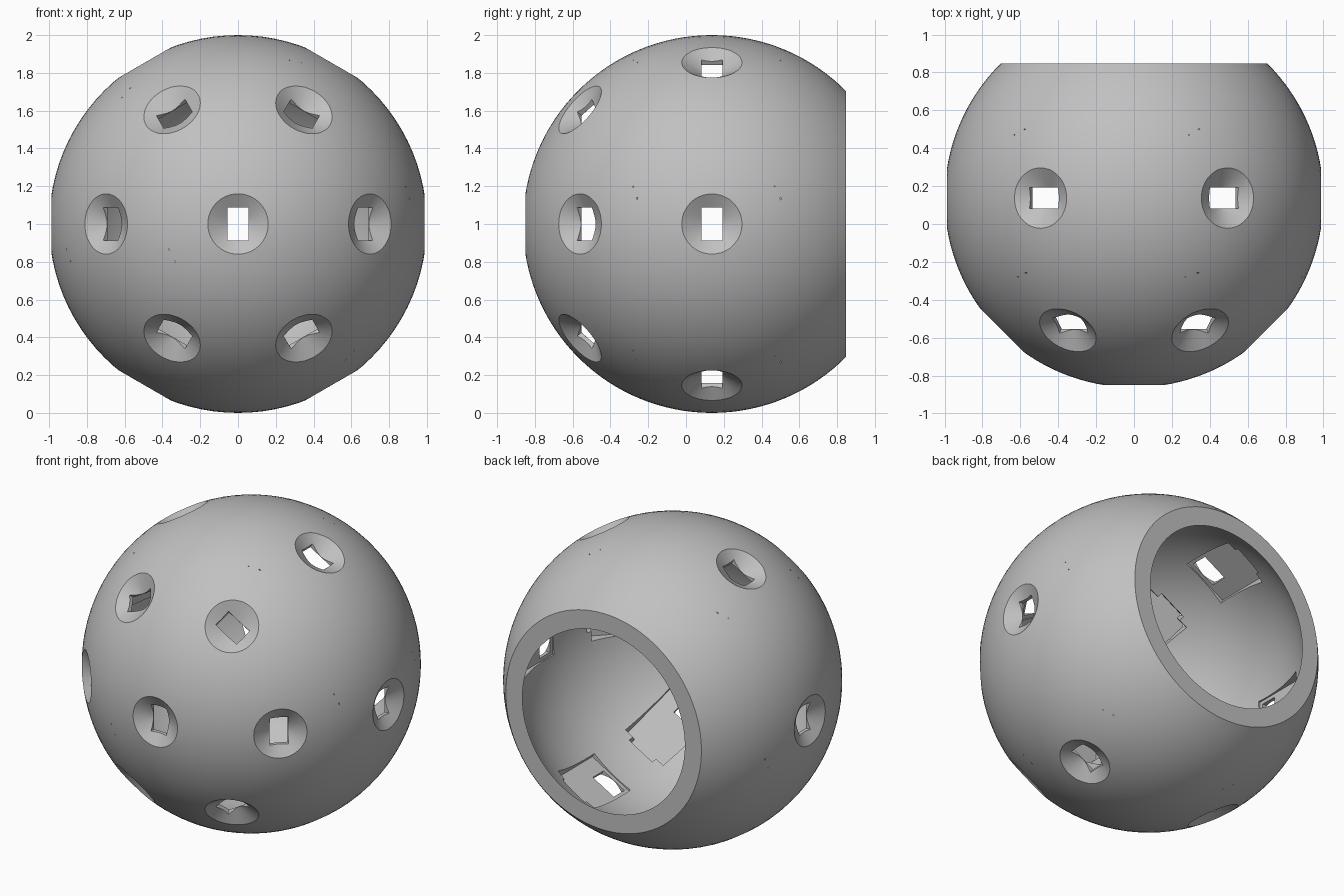
import bpy, bmesh
from math import sin, cos, acos, radians, tau
from mathutils import Matrix, Vector

cube = bpy.data.objects.get("Cube")
if cube:
    bpy.data.objects.remove(cube)

CENTRE = Vector((0, 0.137, 1))
OUTER, INNER, BACK = 1.0, 0.92, 0.71   # shell radii and back cut distance
POCKET = 0.922                         # height of the flat pocket floors

gray = bpy.data.materials.new("plain_gray")
gray.use_nodes = True
gray.diffuse_color = (0.53, 0.53, 0.53, 1)
gray.node_tree.nodes["Principled BSDF"].inputs["Base Color"].default_value = gray.diffuse_color


def make_object(name, bm):
    bmesh.ops.recalc_face_normals(bm, faces=bm.faces)
    mesh = bpy.data.meshes.new(name)
    bm.to_mesh(mesh)
    bm.free()
    mesh.materials.append(gray)
    obj = bpy.data.objects.new(name, mesh)
    bpy.context.collection.objects.link(obj)
    return obj


def arc(radius, steps):
    """Arc from the front pole to the back cut plane."""
    end = acos(-BACK / radius)
    return [Vector((radius * sin(end * i / steps), -radius * cos(end * i / steps), 0))
            for i in range(steps + 1)]


# Hollow ball, turned around the front-back axis
bm = bmesh.new()
profile = arc(OUTER, 48) + arc(INNER, 40)[::-1]
verts = [bm.verts.new(p) for p in profile]
edges = [bm.edges.new(pair) for pair in zip(verts, verts[1:])]
bmesh.ops.spin(bm, geom=verts + edges, cent=(0, 0, 0), axis=(0, 1, 0),
               angle=tau, steps=96, use_merge=False)
bmesh.ops.remove_doubles(bm, verts=bm.verts, dist=0.0005)
bmesh.ops.translate(bm, verts=bm.verts, vec=CENTRE)
shell = make_object("hollow_ball_shell", bm)


def hole_frame(polar, turn):
    """Matrix whose z points outward and whose x points to the back."""
    p, t = radians(polar), radians(turn)
    back = Vector((cos(p) * cos(t), sin(p), cos(p) * sin(t)))
    side = Vector((-sin(t), 0, cos(t)))
    out = Vector((sin(p) * cos(t), -cos(p), sin(p) * sin(t)))
    frame = Matrix((back, side, out)).transposed().to_4x4()
    return Matrix.Translation(CENTRE) @ frame


# One front hole and two rings of six
frames = [hole_frame(0, 180)]
frames += [hole_frame(polar, turn) for polar in (45, 90) for turn in range(0, 360, 60)]


def add_prism(bm, outline, low, high, frame):
    verts = [bm.verts.new(frame @ Vector((u, v, low))) for u, v in outline]
    face = bm.faces.new(verts)
    top = bmesh.ops.extrude_face_region(bm, geom=[face])["geom"]
    move = frame.to_3x3() @ Vector((0, 0, high - low))
    bmesh.ops.translate(bm, vec=move, verts=[g for g in top if isinstance(g, bmesh.types.BMVert)])


def add_cone(bm, frame):
    apex, top = 0.893, 1.05
    radius = 0.16 * (top - apex) / 0.094
    bmesh.ops.create_cone(bm, cap_ends=True, segments=64, radius1=0, radius2=radius,
                          depth=top - apex,
                          matrix=frame @ Matrix.Translation((0, 0, (top + apex) / 2)))
    bmesh.ops.remove_doubles(bm, verts=bm.verts, dist=0.0001)


slot = [(-0.055, -0.087), (0.055, -0.087), (0.055, 0.087), (-0.055, 0.087)]
pocket = [(-0.08, -0.11), (0.335, -0.11), (0.335, -0.05), (0.365, -0.05),
          (0.365, 0.14), (0.335, 0.14), (0.335, 0.2), (-0.08, 0.2)]

# Cut the inner pockets, the countersinks and the slots
cutters = {
    "pocket_cutter": lambda bm, f: add_prism(bm, pocket, 0.8, POCKET, f),
    "countersink_cutter": add_cone,
    "slot_cutter": lambda bm, f: add_prism(bm, slot, 0.85, 1.1, f),
}
bpy.context.view_layer.objects.active = shell
for name, add in cutters.items():
    bm = bmesh.new()
    for frame in frames:
        add(bm, frame)
    cutter = make_object(name, bm)
    cutter.hide_render = True
    mod = shell.modifiers.new(name, 'BOOLEAN')
    mod.operation, mod.solver, mod.object = 'DIFFERENCE', 'EXACT', cutter
    bpy.ops.object.modifier_apply(modifier=mod.name)
    bpy.data.objects.remove(cutter)

# Smooth curved surfaces, sharp cut edges
bpy.ops.object.select_all(action='DESELECT')
shell.select_set(True)
bpy.ops.object.shade_smooth_by_angle(angle=radians(20))
